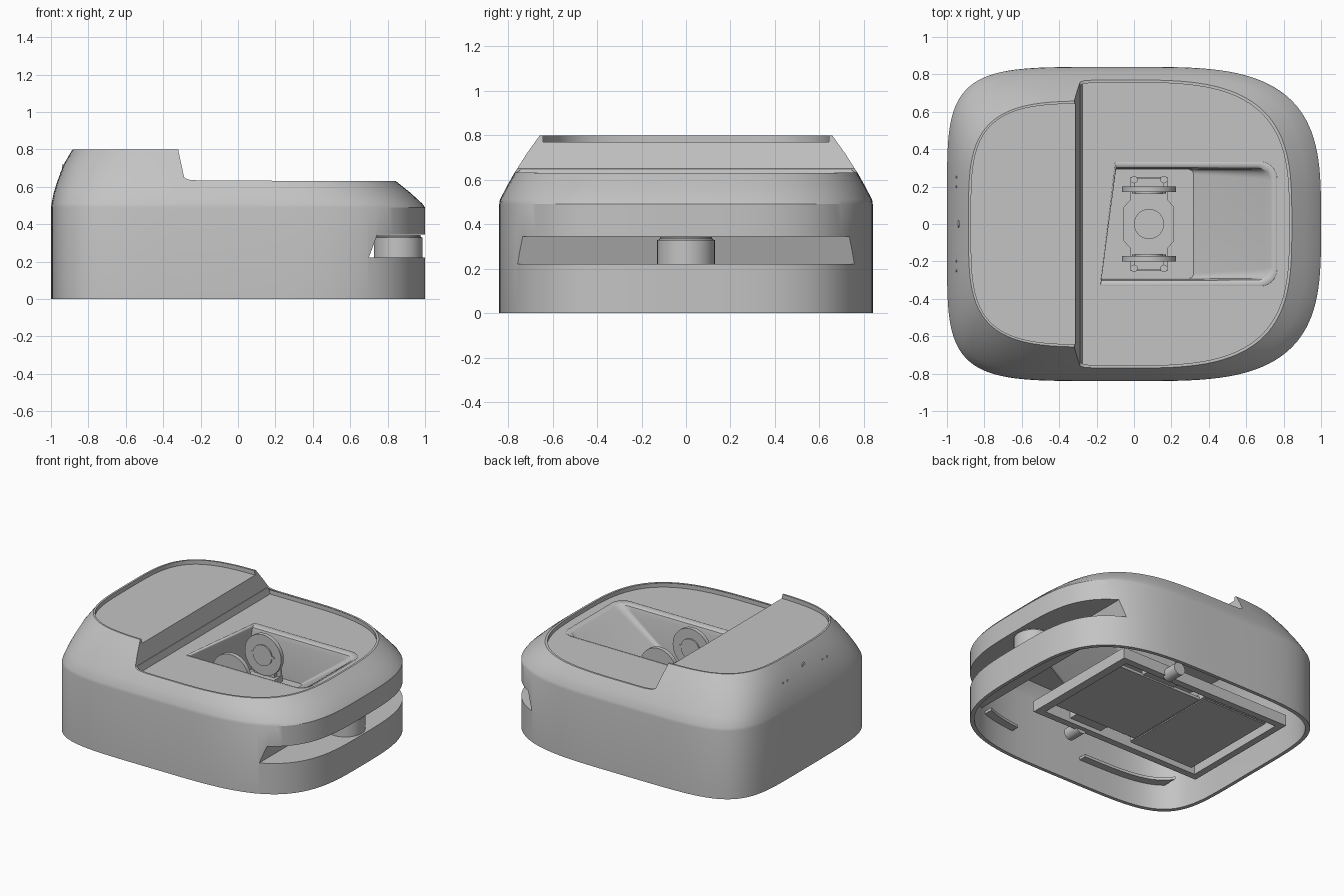
import bpy, bmesh, math
from mathutils import Matrix

cube = bpy.data.objects.get("Cube")
if cube:
    bpy.data.objects.remove(cube)

grey = bpy.data.materials.new("light grey")
grey.use_nodes = True
grey.diffuse_color = (0.55, 0.55, 0.55, 1)
grey.node_tree.nodes["Principled BSDF"].inputs["Base Color"].default_value = (0.55, 0.55, 0.55, 1)


def finish(name, bm, smooth=True):
    bmesh.ops.recalc_face_normals(bm, faces=bm.faces)
    mesh = bpy.data.meshes.new(name)
    bm.to_mesh(mesh)
    bm.free()
    mesh.materials.append(grey)
    ob = bpy.data.objects.new(name, mesh)
    bpy.context.collection.objects.link(ob)
    if smooth:
        shade(ob)
    return ob


def activate(ob):
    bpy.ops.object.select_all(action='DESELECT')
    ob.select_set(True)
    bpy.context.view_layer.objects.active = ob


def shade(ob):
    activate(ob)
    bpy.ops.object.shade_smooth_by_angle(angle=math.radians(28))


def boolean(ob, cutter, operation='DIFFERENCE'):
    mod = ob.modifiers.new("cut", 'BOOLEAN')
    mod.operation, mod.object, mod.solver = operation, cutter, 'EXACT'
    activate(ob)
    bpy.ops.object.modifier_apply(modifier=mod.name)
    bpy.data.objects.remove(cutter)


def loft(name, rings, cap_top=True, smooth=False):
    bm = bmesh.new()
    rows = [[bm.verts.new(p) for p in ring] for ring in rings]
    n = len(rows[0])
    for a, b in zip(rows, rows[1:]):
        for i in range(n):
            j = (i + 1) % n
            bm.faces.new((a[i], a[j], b[j], b[i]))
    bm.faces.new(rows[0])
    if cap_top:
        bm.faces.new(rows[-1])
    return finish(name, bm, smooth)


def prism(name, profile, half=1.2):
    # side profile in x and z, extruded across y
    return loft(name, [[(x, y, z) for x, z in profile] for y in (-half, half)])


def box(name, x, y, z, bevel=0.0):
    bm = bmesh.new()
    bmesh.ops.create_cube(bm, size=1)
    for v in bm.verts:
        v.co = [r[0] + (c + 0.5) * (r[1] - r[0]) for c, r in zip(v.co, (x, y, z))]
    if bevel:
        bmesh.ops.bevel(bm, geom=bm.edges[:], offset=bevel, segments=2, affect='EDGES')
    return finish(name, bm)


def cylinder(name, centre, radius, depth, axis='Z', sides=40, bevel=0.0):
    bm = bmesh.new()
    bmesh.ops.create_cone(bm, cap_ends=True, segments=sides, radius1=radius,
                          radius2=radius, depth=depth)
    if bevel:
        rim = [e for e in bm.edges if all(v.co.z > 0 for v in e.verts)]
        bmesh.ops.bevel(bm, geom=rim, offset=bevel, segments=3, affect='EDGES')
    turn = {'X': Matrix.Rotation(math.pi / 2, 4, 'Y'),
            'Y': Matrix.Rotation(math.pi / 2, 4, 'X'), 'Z': Matrix()}[axis]
    bm.transform(Matrix.Translation(centre) @ turn)
    return finish(name, bm)


def body_ring(z, back, front, half, inset=0.0, n=128):
    # soft squarish outline, rounder towards +x and towards the top
    cx, hx, hy = (back + front) / 2, (front - back) / 2 - inset, half - inset
    rise = min(1, max(0, (z - 0.5) / 0.3))
    ring = []
    for i in range(n):
        t = 2 * math.pi * (i + 0.5) / n
        c, s = math.cos(t), math.sin(t)
        e = 2 / (3.4 - 0.3 * rise if c > 0 else 5.3 - 1.5 * rise)
        ring.append((cx + math.copysign(abs(c) ** e, c) * hx,
                     math.copysign(abs(s) ** e, s) * hy, z))
    return ring


# Outer body: height, back x, front x, half width
LOWER_RIM, UPPER_RIM = (-0.966, 0.845, 0.772), (-0.885, 0.63, 0.658)
SECTIONS = [(0, -1, 1, 0.84), (0.49, -1, 1, 0.84), (0.51, -0.997, 0.985, 0.837),
            (0.57, -0.985, 0.92, 0.806), (0.63, *LOWER_RIM),
            (0.72, -0.932, 0.73, 0.715), (0.8, *UPPER_RIM)]
body = loft("body_shell", [body_ring(*s) for s in SECTIONS])

# Stepped rim line
boolean(body, prism("rim_cut", [(-0.318, 1), (-0.318, 0.79), (-0.288, 0.65), (-0.265, 0.638),
                                (-0.2, 0.633), (1.3, 0.63), (1.3, 1)]))

# Recessed two-level deck with upright walls inside the rim
pocket = [(0.58, *LOWER_RIM), (0.63, *LOWER_RIM), (0.77, *UPPER_RIM), (1.0, *UPPER_RIM)]
recess = loft("deck_recess", [body_ring(*s, inset=0.014) for s in pocket])
boolean(recess, prism("deck_line", [(-1.3, 0.77), (-0.312, 0.77), (-0.275, 0.6), (1.3, 0.6),
                                    (1.3, 1.1), (-1.3, 1.1)]), 'INTERSECT')
boolean(body, recess)

# Hollow underside, wrapping thinly around the slot
low = [(-0.1, -1, 1, 0.84)] + SECTIONS[1:]
cavity = loft("cavity", [body_ring(*s, inset=0.025) for s in low])
boolean(cavity, prism("cavity_line", [(-1.3, -0.2), (1.3, -0.2), (1.3, 0.202), (0.68, 0.202),
                                      (0.728, 0.365), (1.3, 0.365), (1.3, 0.585),
                                      (-0.29, 0.585), (-0.328, 0.755),
                                      (-1.3, 0.755)]), 'INTERSECT')
boolean(body, cavity)

# Wide scanner slot
boolean(body, prism("slot_cut", [(0.7, 0.222), (1.3, 0.222), (1.3, 0.345), (0.745, 0.345)]))


# Sunken well with a sloping front
def well_ring(z, front, half, radius):
    ring = [(-0.1, half, z), (-0.18, -half, z)]
    for side in (-1, 1):
        for k in range(9):
            a = math.radians(90) * (k / 8 if side > 0 else k / 8 - 1)
            ring.append((front - radius + radius * math.cos(a),
                         side * (half - radius) + radius * math.sin(a), z))
    return ring


boolean(body, loft("well_hole", [well_ring(z, 0.76, 0.33, 0.09) for z in (0.45, 0.75)]))
well = loft("well", [well_ring(0.28, 0.32, 0.295, 0.03), well_ring(0.55, 0.7, 0.298, 0.06),
                     well_ring(0.58, 0.735, 0.305, 0.08), well_ring(0.599, 0.765, 0.333, 0.09)],
            cap_top=False)
thick = well.modifiers.new("thickness", 'SOLIDIFY')
thick.thickness, thick.offset = 0.012, 0
shade(well)
shade(body)

# Charging port and small fasteners on the back face
cylinder("charging_port", (-0.935, 0, 0.7), 0.02, 0.012, 'X', 16)
for y in (-0.25, -0.2, 0.2, 0.25):
    cylinder("back_fastener", (-0.947, y, 0.67), 0.007, 0.012, 'X', 10)

# Scanner drum in the slot
cylinder("scanner_drum", (0.857, 0, 0.281), 0.13, 0.122, bevel=0.012)

# Mount in the well: octagonal plate, hub and paired flanges
plate = [(-0.02, 0.25), (-0.02, 0.13), (-0.055, 0.09)]
plate = plate + [(x, -y) for x, y in reversed(plate)]
plate = plate + [(0.16 - x, y) for x, y in reversed(plate)]
loft("mount_plate", [[(x, y, z) for x, y in plate] for z in (0.285, 0.33)])
cylinder("mount_hub", (0.08, 0, 0.335), 0.08, 0.02)
for side in (-1, 1):
    y = side * 0.185
    cylinder("flange", (0.08, y, 0.48), 0.145, 0.03, 'Y', 48)
    cylinder("flange_boss", (0.08, y - side * 0.014, 0.48), 0.075, 0.02, 'Y')
    box("flange_foot", (0, 0.16), sorted((y, y + side * 0.06)), (0.3, 0.36))
    for x in (0, 0.16):
        cylinder("mount_bolt", (x, side * 0.237, 0.35), 0.02, 0.05, sides=12)
        cylinder("flange_bolt", (x, y - side * 0.017, 0.48), 0.012, 0.01, 'Y', 10)

# Underside chassis
box("chassis_plate", (-0.28, 0.42), (-0.33, 0.33), (0.15, 0.17))
box("battery_box", (-0.81, -0.28), (-0.38, 0.38), (0.14, 0.2), 0.008)
box("front_crossbar", (0.41, 0.47), (-0.46, 0.46), (0.13, 0.21))
box("back_crossbar", (-0.91, -0.86), (-0.46, 0.46), (0.13, 0.21))
for side in (-1, 1):
    box("side_rail", (-0.87, 0.42), sorted((side * 0.41, side * 0.46)), (0.13, 0.21))
    box("motor_block", (-0.06, 0.2), sorted((side * 0.32, side * 0.42)), (0.16, 0.24))
    cylinder("axle", (0.08, side * 0.5, 0.15), 0.045, 0.12, 'Y', 24)

    # Ledges that follow the inside of the wall
    for x in ((-0.86, -0.22), (0.36, 0.64)):
        ledge = loft("wall_ledge", [body_ring(z, -1, 1, 0.84, 0.02) for z in (0.18, 0.2)])
        boolean(ledge, box("ledge_clip", x, sorted((side * 0.5, side)), (0, 0.5)), 'INTERSECT')
        boolean(ledge, loft("ledge_trim", [body_ring(z, -1, 1, 0.84, 0.08) for z in (0.1, 0.3)]))
